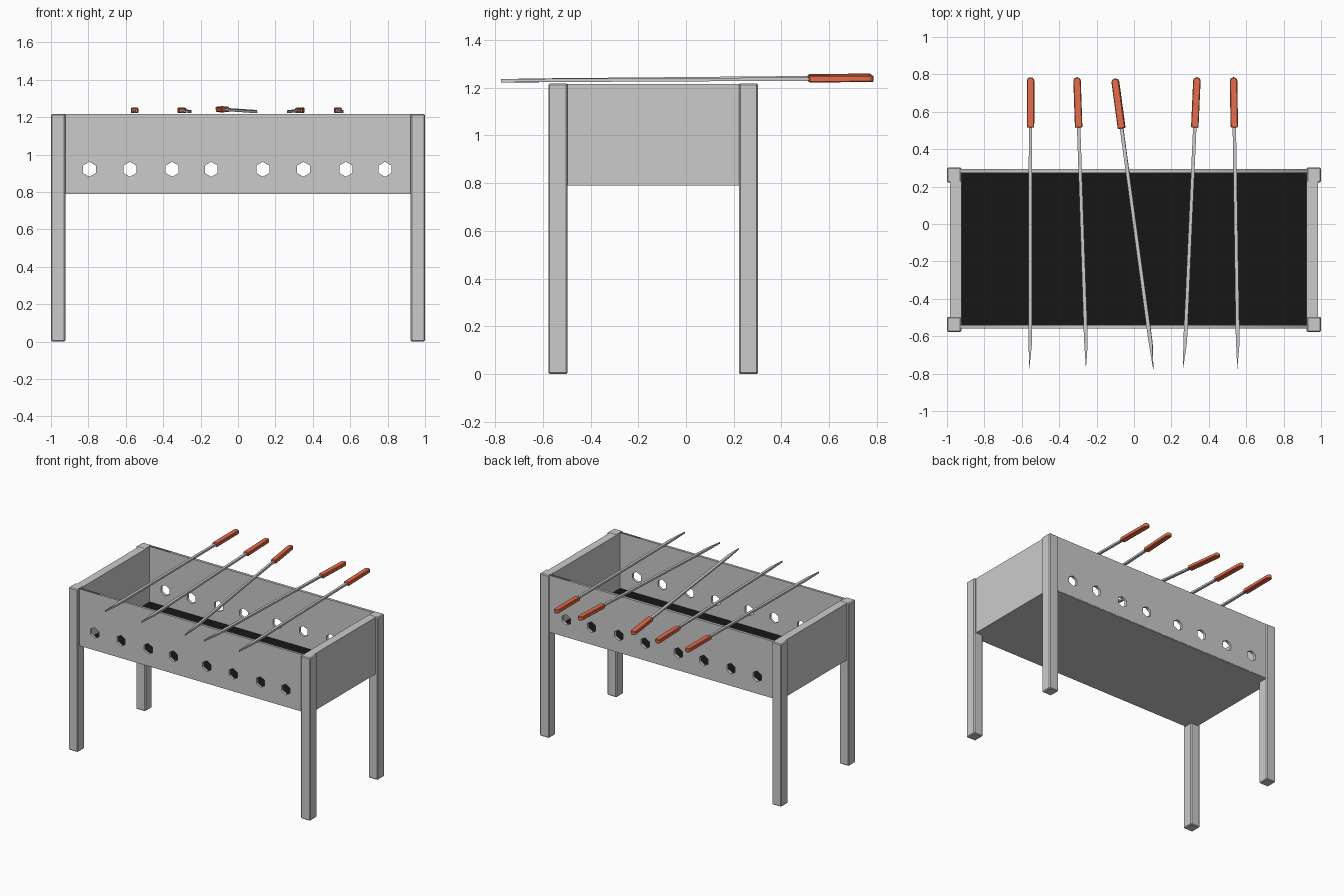
import bpy, bmesh
from math import sin, cos, pi, atan2
from mathutils import Matrix, Vector

if "Cube" in bpy.data.objects:
    bpy.data.objects.remove(bpy.data.objects["Cube"])

TOP, BASE = 1.217, 0.795


def material(name, rgb):
    m = bpy.data.materials.new(name)
    m.diffuse_color = (*rgb, 1)
    m.use_nodes = True
    m.node_tree.nodes["Principled BSDF"].inputs["Base Color"].default_value = m.diffuse_color
    return m


def finish(name, bm, mat=None):
    bmesh.ops.recalc_face_normals(bm, faces=bm.faces)
    me = bpy.data.meshes.new(name)
    bm.to_mesh(me)
    bm.free()
    ob = bpy.data.objects.new(name, me)
    bpy.context.collection.objects.link(ob)
    if mat:
        me.materials.append(mat)
    return ob


def box(name, lo, hi, mat=None, bevel=0):
    lo, hi = Vector(lo), Vector(hi)
    bm = bmesh.new()
    bmesh.ops.create_cube(bm, size=1, matrix=Matrix.Translation((lo + hi) / 2)
                          @ Matrix.Diagonal((*(hi - lo), 1)))
    ob = finish(name, bm, mat)
    if bevel:
        mod = ob.modifiers.new("edge", 'BEVEL')
        mod.width, mod.segments = bevel, 1
    return ob


def prism(name, outline, z0, z1, mat=None):
    bm = bmesh.new()
    face = bm.faces.new([bm.verts.new((x, y, z0)) for x, y in outline])
    new = bmesh.ops.extrude_face_region(bm, geom=[face])["geom"]
    bmesh.ops.translate(bm, vec=(0, 0, z1 - z0),
                        verts=[v for v in new if isinstance(v, bmesh.types.BMVert)])
    return finish(name, bm, mat)


def pierced_wall(name, y0, y1):
    """Long wall: filled rectangle outline with hexagonal vent holes."""
    cu = bpy.data.curves.new(name, 'CURVE')
    cu.dimensions, cu.fill_mode, cu.extrude = '2D', 'BOTH', (y1 - y0) / 2
    loops = [[(-.93, BASE), (.93, BASE), (.93, TOP), (-.93, TOP)]]
    for x in (-.795, -.578, -.352, -.143, .133, .35, .577, .786):
        loops.append([(x + .04 * sin(i * pi / 3), .921 + .04 * cos(i * pi / 3))
                      for i in range(6)])
    for pts in loops:
        sp = cu.splines.new('POLY')
        sp.points.add(len(pts) - 1)
        for p, (x, z) in zip(sp.points, pts):
            p.co = (x, z, 0, 1)
        sp.use_cyclic_u = True
    ob = bpy.data.objects.new(name, cu)
    bpy.context.collection.objects.link(ob)
    ob.rotation_euler.x = pi / 2
    ob.location.y = (y0 + y1) / 2
    bpy.ops.object.select_all(action='DESELECT')
    ob.select_set(True)
    bpy.context.view_layer.objects.active = ob
    bpy.ops.object.convert(target='MESH')


coal = material("charcoal", (.008, .008, .008))
red = material("handle_red", (.8, .15, .07))

# Fire box
pierced_wall("front_wall", -.558, -.54)
pierced_wall("back_wall", .274, .294)
box("floor_plate", (-.98, -.556, .79), (.98, .292, .797))
box("charcoal_bed", (-.925, -.541, .796), (.925, .275, .802), coal)

# End walls and legs, mirrored left and right
for side, s in (("left", -1), ("right", 1)):
    xs = sorted((s * .923, s * .983))
    box(side + "_end_wall", (xs[0], -.555, .791), (xs[1], .291, TOP - .001))
    xs = sorted((s * .923, s))
    for pos, y0, y1 in (("front", -.577, -.496), ("back", .222, .302)):
        box(f"{side}_{pos}_leg", (xs[0], y0, 0), (xs[1], y1, TOP), bevel=.006)

# Skewers: handle end x, tip x, handle end y, handle lift, roll
skewers = [(-.553, -.555, .785, .002, 0), (-.305, -.252, .785, .002, 0),
           (-.102, .108, .778, .008, -.12), (.337, .267, .785, .002, 0),
           (.532, .557, .785, .002, 0)]
for n, (hx, tx, hy, lift, roll) in enumerate(skewers, 1):
    tip, end = Vector((tx, -.775, 1.229)), Vector((hx, hy, 1.235 + lift))
    d = end - tip
    length = d.length
    rot = (Matrix.Rotation(atan2(-d.x, d.y), 4, 'Z')
           @ Matrix.Rotation(atan2(d.z, d.xy.length), 4, 'X')
           @ Matrix.Rotation(roll, 4, 'Y'))
    place = Matrix.Translation(tip) @ rot
    # Rod widening slightly to a one-sided knife tip
    rod = prism(f"skewer_rod_{n}",
                [(-.005, 0), (.009, .13), (.010, .16), (.009, length - .2),
                 (-.009, length - .2), (-.010, .16)], -.007, .007)
    # Handle with rounded end
    a = length - .02
    handle = prism(f"skewer_handle_{n}",
                   [(-.02, length - .27), (.02, length - .27)]
                   + [(.02 * cos(i * pi / 6), a + .02 * sin(i * pi / 6))
                      for i in range(7)], -.014, .014, red)
    mod = handle.modifiers.new("edge", 'BEVEL')
    mod.width, mod.segments = .004, 1
    rod.matrix_world = place
    handle.matrix_world = place
